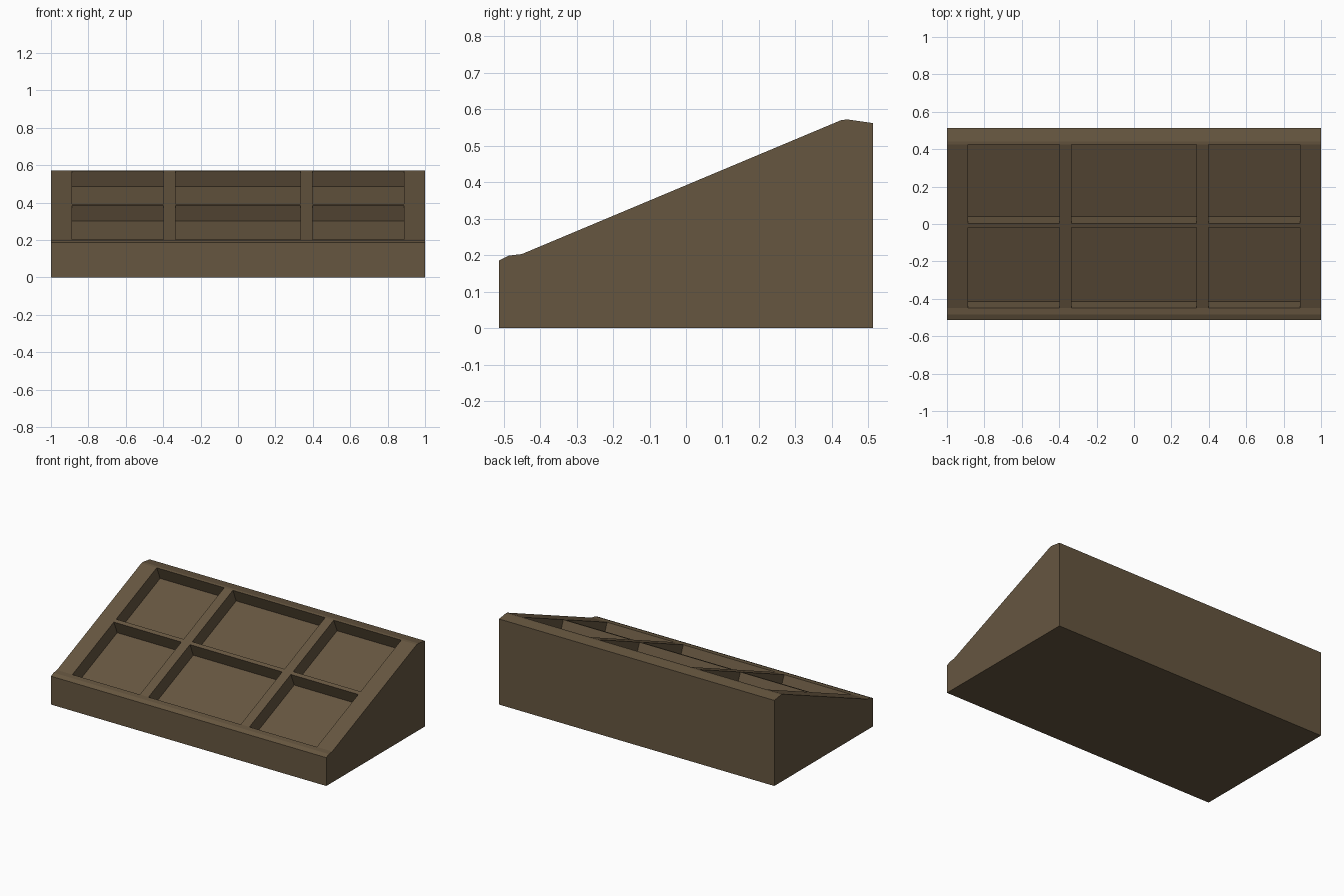
import bpy, bmesh

cube = bpy.data.objects.get("Cube")
if cube:
    bpy.data.objects.remove(cube)

# Single flat brown for the whole tray
brown = bpy.data.materials.new("dark_brown_wood")
brown.use_nodes = True
colour = (0.133, 0.093, 0.051, 1)
brown.diffuse_color = colour
brown.node_tree.nodes["Principled BSDF"].inputs["Base Color"].default_value = colour

# Sloped surface, split where the two rows of compartments start and end
SLOPE_START, SLOPE_END = (-0.45, 0.203), (0.425, 0.57)
DEPTH = 0.09


def on_slope(y):
    (y0, z0), (y1, z1) = SLOPE_START, SLOPE_END
    return (y, z0 + (z1 - z0) * (y - y0) / (y1 - y0))


# Side profile (y, z): front lip, slope, rounded back edge
front = [(-0.512, 0), (-0.512, 0.186), (-0.485, 0.199)]
slope = [SLOPE_START, on_slope(-0.02), on_slope(0.004), SLOPE_END]
back = [(0.442, 0.572), (0.512, 0.562), (0.512, 0)]
profile = front + slope + back
first = len(front)
pocket_rows = (first, first + 2)

# Widths: side rails, three compartments and two dividers
stations = [-1, -0.888, -0.398, -0.335, 0.335, 0.398, 0.888, 1]
pocket_columns = (1, 3, 5)

bm = bmesh.new()
rings = [[bm.verts.new((x, y, z)) for y, z in profile] for x in stations]
pockets = []
for col, (a, b) in enumerate(zip(rings, rings[1:])):
    for row in range(len(profile)):
        nxt = (row + 1) % len(profile)
        face = bm.faces.new((a[row], b[row], b[nxt], a[nxt]))
        if col in pocket_columns and row in pocket_rows:
            pockets.append(face)
bm.faces.new(rings[0])
bm.faces.new(rings[-1][::-1])
bmesh.ops.recalc_face_normals(bm, faces=bm.faces)

# Sink the compartments square to the slope
for face in bmesh.ops.extrude_discrete_faces(bm, faces=pockets)["faces"]:
    face.normal_update()
    bmesh.ops.translate(bm, verts=face.verts, vec=-DEPTH * face.normal)
bmesh.ops.recalc_face_normals(bm, faces=bm.faces)

mesh = bpy.data.meshes.new("display_tray")
bm.to_mesh(mesh)
bm.free()
mesh.materials.append(brown)
tray = bpy.data.objects.new("display_tray", mesh)
bpy.context.collection.objects.link(tray)
